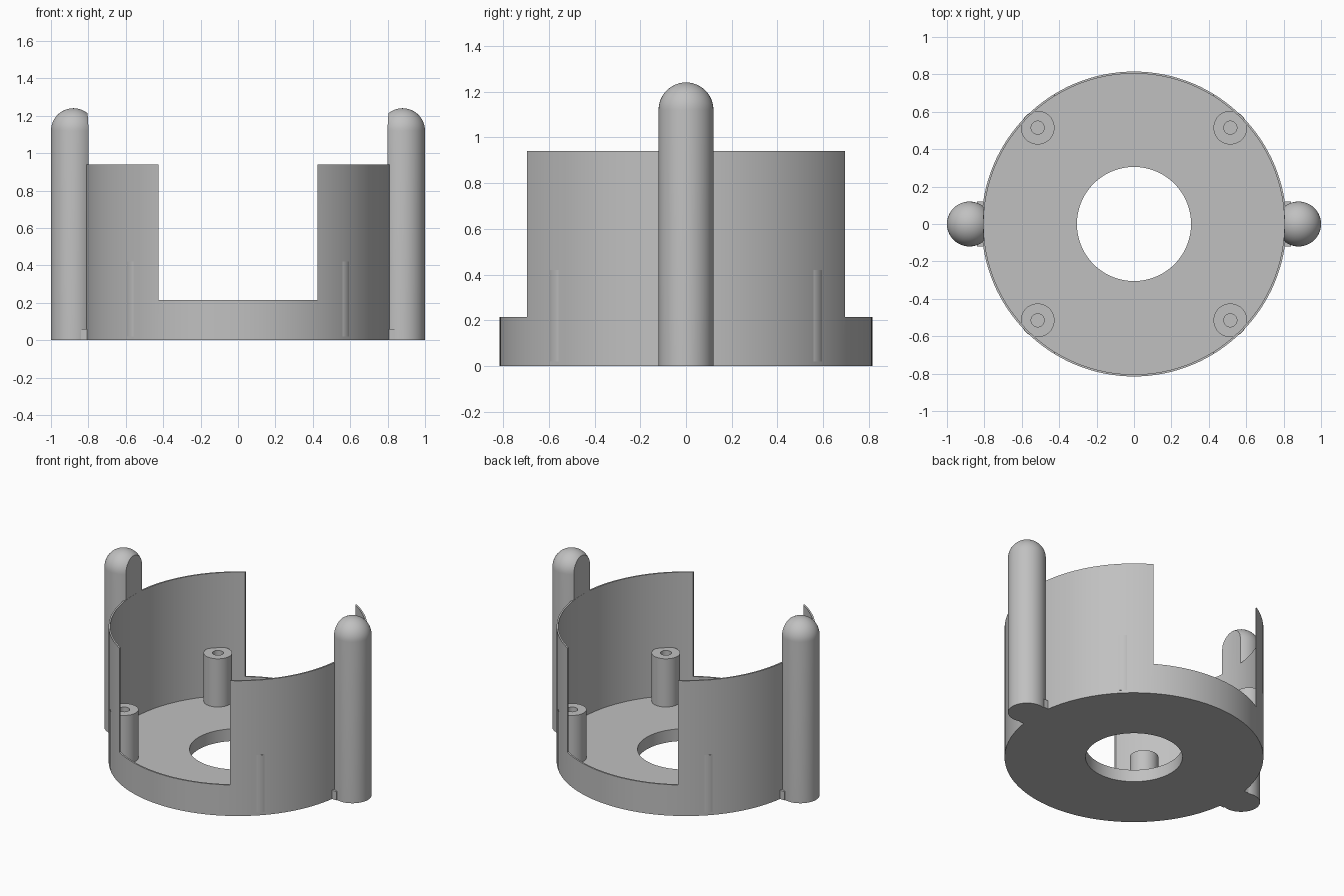
import bpy, bmesh, math
from mathutils import Vector, Matrix

cube = bpy.data.objects.get("Cube")
if cube:
    bpy.data.objects.remove(cube, do_unlink=True)

# Single plain grey
grey = bpy.data.materials.new("grey plastic")
grey.use_nodes = True
grey.diffuse_color = (0.53, 0.53, 0.53, 1)
grey.node_tree.nodes["Principled BSDF"].inputs["Base Color"].default_value = grey.diffuse_color

R_OUT, R_IN = 0.815, 0.804
WALL_TOP, RIM_TOP, FLOOR = 0.94, 0.215, 0.085
POST_R, POST_X, POST_TOP = 0.12, 0.88, 1.24


def finish(name, bm):
    bmesh.ops.recalc_face_normals(bm, faces=bm.faces)
    mesh = bpy.data.meshes.new(name)
    bm.to_mesh(mesh)
    bm.free()
    mesh.materials.append(grey)
    obj = bpy.data.objects.new(name, mesh)
    bpy.context.collection.objects.link(obj)
    return obj


def lathe(name, profile, segments, at=(0, 0, 0), closed=True):
    """Spin an (r, z) profile around the vertical axis."""
    bm = bmesh.new()
    verts = [bm.verts.new((r, 0, z)) for r, z in profile]
    pairs = list(zip(verts, verts[1:]))
    if closed:
        pairs.append((verts[-1], verts[0]))
    edges = [bm.edges.new(p) for p in pairs]
    bmesh.ops.spin(bm, geom=verts + edges, cent=(0, 0, 0), axis=(0, 0, 1),
                   angle=math.tau, steps=segments, use_merge=True)
    bmesh.ops.remove_doubles(bm, verts=bm.verts, dist=0.0001)
    bmesh.ops.translate(bm, verts=bm.verts, vec=at)
    return finish(name, bm)


def box(name, low, high):
    low, high = Vector(low), Vector(high)
    bm = bmesh.new()
    bmesh.ops.create_cube(bm, size=1, matrix=Matrix.Translation((low + high) / 2)
                          @ Matrix.Diagonal((high - low).to_4d()))
    return finish(name, bm)


def cut(obj, cutter):
    """Subtract the cutter and bake the result."""
    mod = obj.modifiers.new("cut", 'BOOLEAN')
    mod.operation, mod.solver, mod.object = 'DIFFERENCE', 'EXACT', cutter
    deps = bpy.context.evaluated_depsgraph_get()
    baked = bpy.data.meshes.new_from_object(obj.evaluated_get(deps))
    obj.modifiers.clear()
    obj.data = baked
    bpy.data.objects.remove(cutter, do_unlink=True)


def smooth(obj):
    bpy.ops.object.select_all(action='DESELECT')
    obj.select_set(True)
    bpy.context.view_layer.objects.active = obj
    bpy.ops.object.shade_smooth_by_angle(angle=math.radians(30))


# Round cup: floor with a centre hole, thin wall, notched front and back
cup = lathe("cup_body", [(0.305, 0), (R_OUT, 0), (R_OUT, WALL_TOP), (R_IN, WALL_TOP),
                         (R_IN, FLOOR), (0.305, FLOOR)], 128)
cut(cup, box("notch_cutter", (-0.425, -1, RIM_TOP), (0.425, 1, 1.5)))
smooth(cup)

# Dome-topped side posts, hollowed to the cup's inner radius, with foot blocks
shoulder = POST_TOP - POST_R
dome = [(POST_R * math.cos(i * math.pi / 24), shoulder + POST_R * math.sin(i * math.pi / 24))
        for i in range(12)]
for side, s in (("left", 1), ("right", -1)):
    post = lathe(side + "_post", [(0, 0), (POST_R, 0)] + dome + [(0, POST_TOP)], 48,
                 at=(s * POST_X, 0, 0), closed=False)
    cut(post, lathe("inner_cutter", [(0, -0.5), (R_IN + 0.001, -0.5), (R_IN + 0.001, 2), (0, 2)],
                    128, closed=False))
    smooth(post)
    xs = sorted((s * 0.79, s * 0.84))
    box(side + "_post_foot", (xs[0], -POST_R, 0), (xs[1], POST_R, 0.06))

# Four screw standoffs with blind pilot holes
for side, sx in (("left", 1), ("right", -1)):
    for end, sy in (("front", -1), ("back", 1)):
        standoff = lathe(f"{end}_{side}_standoff",
                         [(0, 0.02), (0.09, 0.02), (0.09, 0.42), (0.035, 0.42),
                          (0.035, FLOOR), (0, FLOOR)],
                         40, at=(sx * 0.515, sy * 0.515, 0), closed=False)
        smooth(standoff)
